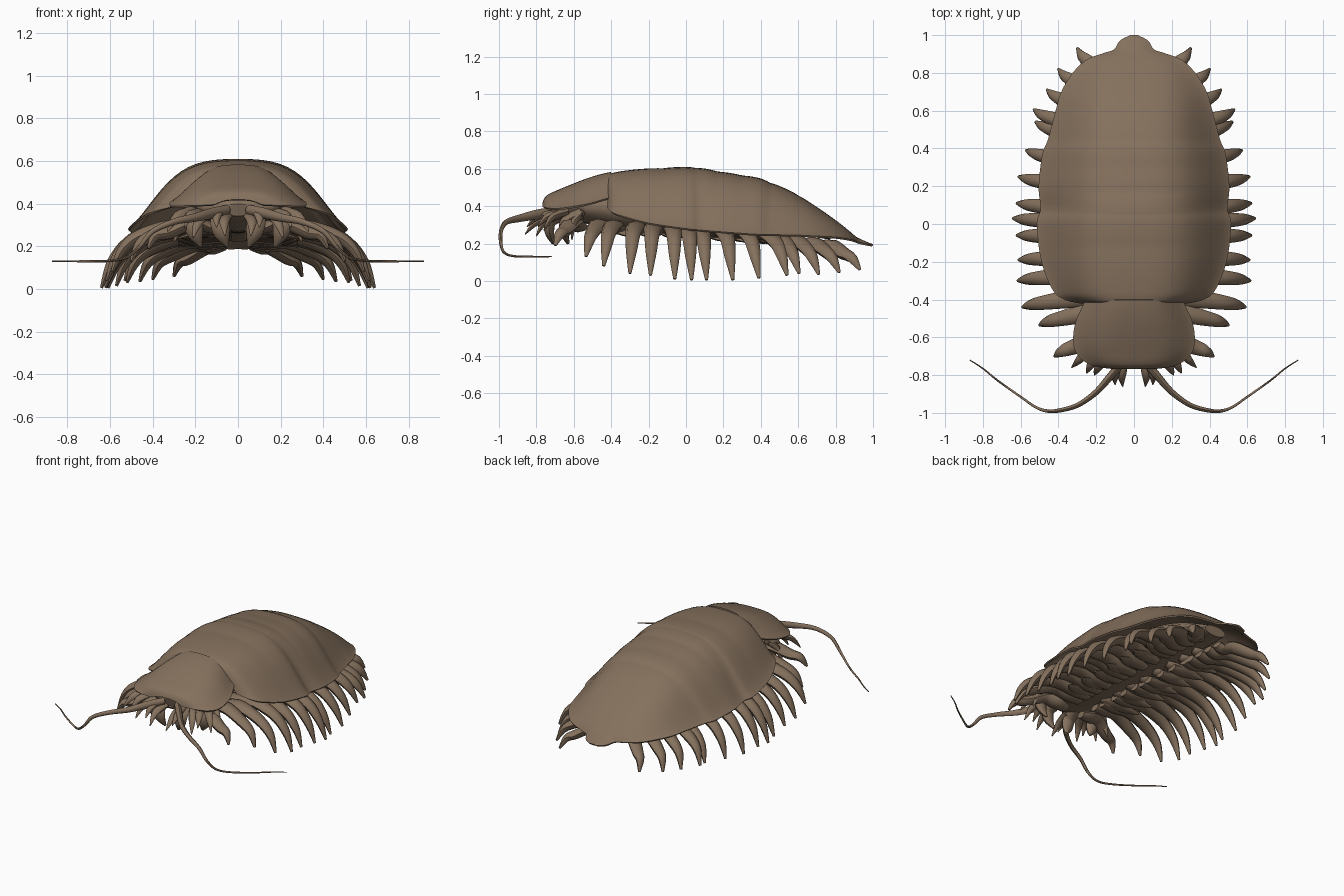
import bpy, math
from mathutils import Vector

cube = bpy.data.objects.get("Cube")
if cube:
    bpy.data.objects.remove(cube, do_unlink=True)

brown = bpy.data.materials.new("shell_brown")
brown.use_nodes = True
BROWN = (0.235, 0.165, 0.11, 1)
brown.diffuse_color = BROWN
brown.node_tree.nodes["Principled BSDF"].inputs["Base Color"].default_value = BROWN


def make(name, verts, faces, mirror=False, thickness=0):
    mesh = bpy.data.meshes.new(name)
    mesh.from_pydata(verts, [], faces)
    mesh.materials.append(brown)
    mesh.shade_smooth()
    obj = bpy.data.objects.new(name, mesh)
    bpy.context.collection.objects.link(obj)
    if thickness:
        solid = obj.modifiers.new("thickness", "SOLIDIFY")
        solid.thickness, solid.offset = thickness, -1
    if mirror:
        obj.modifiers.new("mirror", "MIRROR")
    split = obj.modifiers.new("sharp_edges", "EDGE_SPLIT")
    split.split_angle = math.radians(45)
    return obj


def spline(points, steps):
    """Smooth curve through points of any dimension."""
    ends = [points[0]] + list(points) + [points[-1]]
    out = []
    for a, b, c, d in zip(ends, ends[1:], ends[2:], ends[3:]):
        for s in range(steps):
            t = s / steps
            out.append([0.5 * (2 * q + (r - p) * t + (2 * p - 5 * q + 4 * r - e) * t * t
                               + (3 * q - p - 3 * r + e) * t ** 3)
                        for p, q, r, e in zip(a, b, c, d)])
    out.append(list(points[-1]))
    return out


def arch(u):
    """Cross-section height: a round dome easing out to a flared rim."""
    u = abs(u)
    return 0.5 * (1 - u ** 2.4) + 0.25 * (1 + math.cos(math.pi * u ** 2.1))


def shield(name, stations, seams, thickness=.01, cols=40):
    """Arched plate from stations of (y, half width, top z, edge z)."""
    verts, faces = [], []
    rows = spline(stations, 8)
    for y, w, top, edge in rows:
        bulge = 0
        for a, b in zip(seams, seams[1:]):
            if a <= y < b:
                bulge = 0.005 * math.sqrt(math.sin(math.pi * (y - a) / (b - a)))
        for j in range(cols + 1):
            u = math.sin(math.pi / 2 * (2 * j / cols - 1))
            verts.append((w * u, y, edge + (top - edge + bulge) * arch(u)))
    n = cols + 1
    for i in range(len(rows) - 1):
        for j in range(cols):
            k = i * n + j
            faces.append((k, k + 1, k + n + 1, k + n))
    return make(name, verts, faces, thickness=thickness)


def limb(name, points, ref, mirror=True, steps=5, sides=8):
    """Tapered limb through points of (x, y, z, width, thickness)."""
    rows = spline(points, steps)
    centres = [Vector(r[:3]) for r in rows]
    verts, faces = [], []
    for i, row in enumerate(rows):
        t = (centres[min(i + 1, len(rows) - 1)] - centres[max(i - 1, 0)]).normalized()
        side = (Vector(ref) - t * t.dot(Vector(ref))).normalized()
        up = t.cross(side)
        for k in range(sides):
            a = 2 * math.pi * k / sides
            verts.append(centres[i] + side * math.cos(a) * row[3] + up * math.sin(a) * row[4])
    for i in range(len(rows) - 1):
        for k in range(sides):
            a, b = i * sides + k, i * sides + (k + 1) % sides
            faces.append((a, b, b + sides, a + sides))
    faces.append(tuple(reversed(range(sides))))
    faces.append(tuple(range(len(verts) - sides, len(verts))))
    return make(name, verts, faces, mirror)


# Domed back shell with a flared rim and a small tail lobe
shield("back_shell", [
    (-.42, .29, .567, .39), (-.40, .37, .573, .37), (-.35, .43, .582, .35),
    (-.2, .49, .597, .31), (0, .515, .605, .28), (.08, .495, .599, .272),
    (.2, .505, .578, .262), (.37, .485, .55, .25), (.45, .455, .524, .248),
    (.6, .415, .457, .245), (.7, .385, .395, .24), (.8, .325, .325, .235),
    (.87, .25, .27, .225), (.905, .16, .24, .215), (.925, .105, .228, .208),
    (.97, .075, .208, .198), (1, .02, .197, .193)],
    [-.42, -.12, .05, .17, .3, .45, .6])

# Head shield with an arched front lip, tucked under the back shell
shield("head_shield", [
    (-.40, .25, .573, .44), (-.45, .275, .562, .425), (-.52, .305, .541, .405),
    (-.6, .318, .511, .39), (-.67, .308, .482, .38), (-.72, .265, .46, .38),
    (-.745, .21, .442, .385), (-.758, .12, .415, .39)], [])

# Soft trunk below the shell and inside the head
limb("trunk", [
    (0, -.72, .37, .08, .03), (0, -.66, .385, .2, .06), (0, -.5, .4, .2, .1),
    (0, -.3, .38, .19, .11), (0, 0, .37, .19, .11), (0, .3, .36, .18, .1),
    (0, .55, .32, .15, .07), (0, .78, .25, .08, .03)], (1, 0, 0), mirror=False, sides=16)

# Broad curved legs: tip positions from front to back
tips = [(.42, -.70, .19), (.50, -.535, .13), (.59, -.44, .08), (.615, -.30, .04),
        (.61, -.19, .03), (.62, -.06, .01), (.64, .03, .005), (.62, .11, .005),
        (.61, .25, .005), (.57, .39, .015), (.52, .54, .03), (.53, .605, .04),
        (.46, .71, .035), (.4, .82, .045), (.3, .93, .06)]
for i, (x, y, z) in enumerate(tips):
    ry = y * .8 - .02
    rz = .285 - .06 * ry
    sag = .05 * max(0, ry - .3)
    limb(f"leg_{i + 1}", [
        (.06, ry, rz - .04, .035, .02), (.2 * x + .05, ry, rz - .03 - sag, .055, .028),
        (.5 * x, ry + .25 * (y - ry), rz - .01 - 2 * sag, .052, .03),
        (.77 * x, ry + .6 * (y - ry), rz - .055 - 2 * sag, .04, .03),
        (.92 * x, y - .2 * (y - ry), z + .45 * (rz - z) - sag, .029, .023),
        (x, y, z, .008, .007)], (0, 1, 0))

# Inner paddles lining the underside
for i in range(8):
    y = -.34 + .125 * i
    z = .255 - .05 * y
    limb(f"paddle_{i + 1}", [
        (.04, y - .02, z + .02, .03, .02), (.1, y, z, .055, .02),
        (.2, y + .02, z - .015, .045, .016), (.28, y + .05, z - .035, .006, .005)], (0, 1, 0))

# Long sweeping antennae
limb("antenna", [
    (.05, -.72, .37, .024, .02), (.12, -.80, .355, .026, .02), (.2, -.89, .335, .02, .016),
    (.3, -.96, .315, .015, .013), (.4, -.988, .27, .012, .011), (.46, -.99, .2, .009, .009),
    (.52, -.97, .15, .007, .007), (.6, -.915, .132, .006, .006), (.72, -.83, .13, .005, .005),
    (.8, -.765, .13, .004, .004), (.87, -.72, .13, .003, .003)], (0, 0, 1))

# Short feelers around the mouth: root and tip
mouth = [((.05, -.70, .34), (.06, -.86, .25)), ((.08, -.70, .36), (.10, -.85, .29)),
         ((.14, -.68, .35), (.21, -.80, .24)), ((.18, -.66, .36), (.25, -.79, .29)),
         ((.22, -.64, .37), (.33, -.76, .27)), ((.20, -.56, .36), (.30, -.61, .22))]
for i, (root, tip) in enumerate(mouth):
    a, b = Vector(root), Vector(tip)
    m = a.lerp(b, .5) + Vector((.01, -.015, .02))
    limb(f"feeler_{i + 1}", [(*a, .025, .02), (*m, .024, .018), (*b, .003, .003)], (1, 0, 0))

# Stout folded jaws hanging below the head
for name, x, y in (("inner_jaw", .075, -.68), ("outer_jaw", .2, -.6)):
    limb(name, [(x, y + .04, .36, .04, .03), (x + .01, y - .04, .32, .045, .03),
                (x, y - .05, .26, .038, .025), (x - .025, y - .03, .2, .008, .008)], (1, 0, 0))
